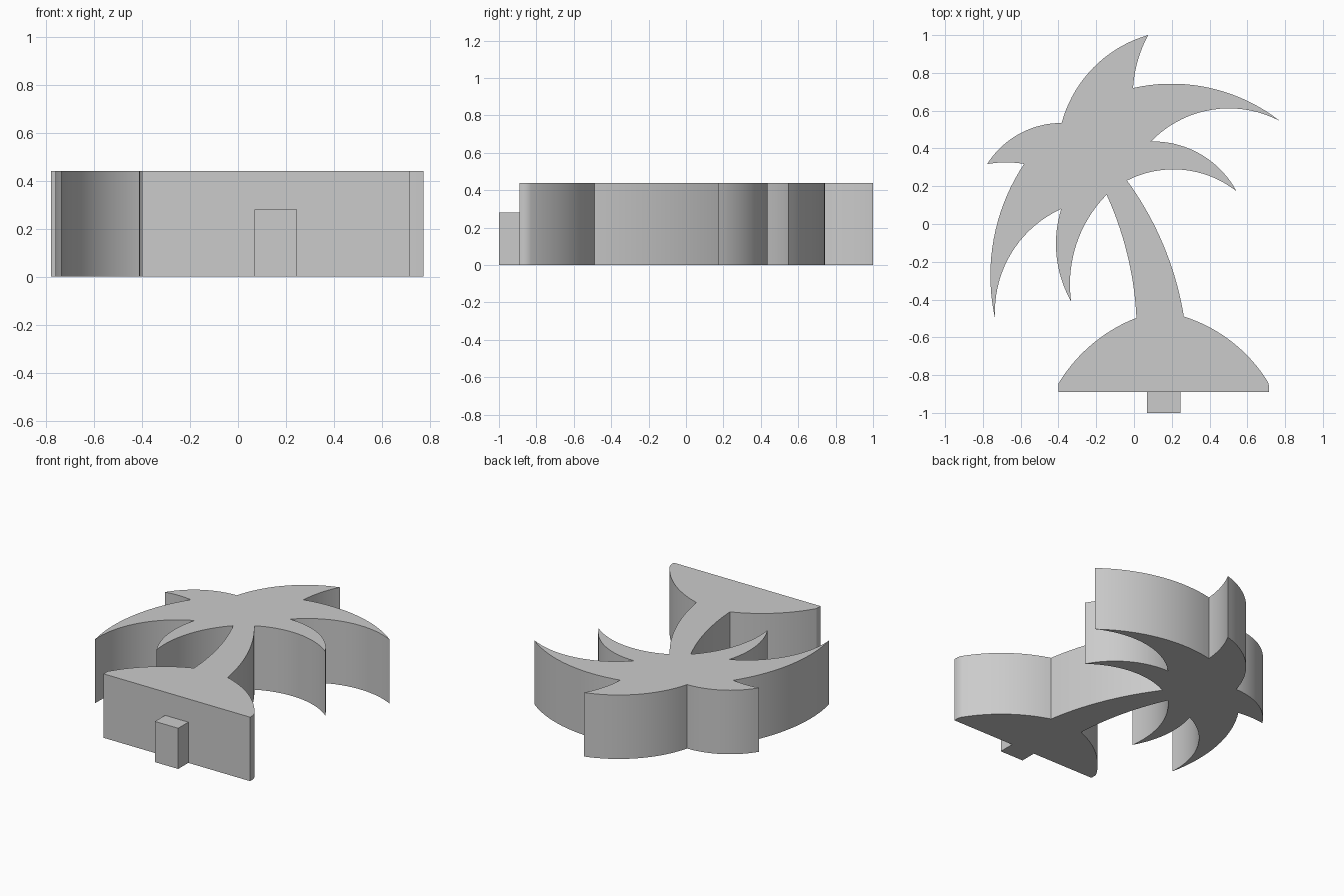
import bpy, bmesh, math
from mathutils import Vector

cube = bpy.data.objects.get("Cube")
if cube:
    bpy.data.objects.remove(cube, do_unlink=True)

grey = bpy.data.materials.new("plain_grey")
grey.use_nodes = True
COLOUR = (0.6, 0.6, 0.6, 1)
grey.diffuse_color = COLOUR
grey.node_tree.nodes["Principled BSDF"].inputs["Base Color"].default_value = COLOUR


def arc(a, m, b, steps=18):
    """Points on the circle from a through m, stopping just before b."""
    a, m, b = Vector(a), Vector(m), Vector(b)
    u, v = m - a, b - a
    d = 2 * u.cross(v)
    c = a + Vector((v.y * u.length_squared - u.y * v.length_squared,
                    u.x * v.length_squared - v.x * u.length_squared)) / d
    sweep = (b - c).angle_signed(a - c)
    r = a - c
    pts = []
    for i in range(steps):
        t = sweep * i / steps
        pts.append(c + Vector((r.x * math.cos(t) - r.y * math.sin(t),
                               r.x * math.sin(t) + r.y * math.cos(t))))
    return pts


def extrude_outline(name, pts, height):
    bm = bmesh.new()
    face = bm.faces.new([bm.verts.new((p[0], p[1], 0)) for p in pts])
    top = bmesh.ops.extrude_face_region(bm, geom=[face], use_keep_orig=True)["geom"]
    bmesh.ops.translate(bm, vec=(0, 0, height),
                        verts=[g for g in top if isinstance(g, bmesh.types.BMVert)])
    bmesh.ops.recalc_face_normals(bm, faces=bm.faces)
    mesh = bpy.data.meshes.new(name)
    bm.to_mesh(mesh)
    bm.free()
    mesh.materials.append(grey)
    ob = bpy.data.objects.new(name, mesh)
    bpy.context.collection.objects.link(ob)
    bpy.ops.object.select_all(action='DESELECT')
    ob.select_set(True)
    bpy.context.view_layer.objects.active = ob
    bpy.ops.object.shade_smooth_by_angle(angle=math.radians(25))
    return ob


# Clockwise outline: each corner, then the middle of the arc to the next corner
# (None means a straight edge)
OUTLINE = [
    # upper frond and the two right fronds
    ((0.075, 1.0), (0.016, 0.85)), ((-0.005, 0.72), (0.403, 0.72)),
    ((0.773, 0.545), (0.413, 0.605)), ((0.09, 0.437), (0.355, 0.368)),
    ((0.543, 0.173), (0.245, 0.288)),
    # trunk and mound
    ((-0.037, 0.23), (0.155, -0.11)), ((0.264, -0.49), (0.52, -0.625)),
    ((0.705, -0.83), (0.713, -0.85)), ((0.715, -0.87), None),
    ((0.715, -0.89), None), ((-0.4, -0.89), None),
    ((-0.4, -0.845), (-0.217, -0.632)), ((0.013, -0.497), (-0.035, -0.163)),
    # lower left fronds
    ((-0.145, 0.155), (-0.304, -0.104)), ((-0.333, -0.41), (-0.41, -0.168)),
    ((-0.385, 0.08), (-0.65, -0.155)), ((-0.735, -0.503), (-0.742, -0.075)),
    # upper left frond
    ((-0.582, 0.318), (-0.68, 0.326)), ((-0.778, 0.317), (-0.608, 0.477)),
    ((-0.383, 0.535), (-0.215, 0.828)),
]

points = []
for i, (corner, mid) in enumerate(OUTLINE):
    nxt = OUTLINE[(i + 1) % len(OUTLINE)][0]
    points += arc(corner, mid, nxt) if mid else [corner]
extrude_outline("palm_tree", points, 0.44)

# Peg under the mound
extrude_outline("base_peg", [(0.068, -1), (0.245, -1), (0.245, -0.89), (0.068, -0.89)], 0.28)
